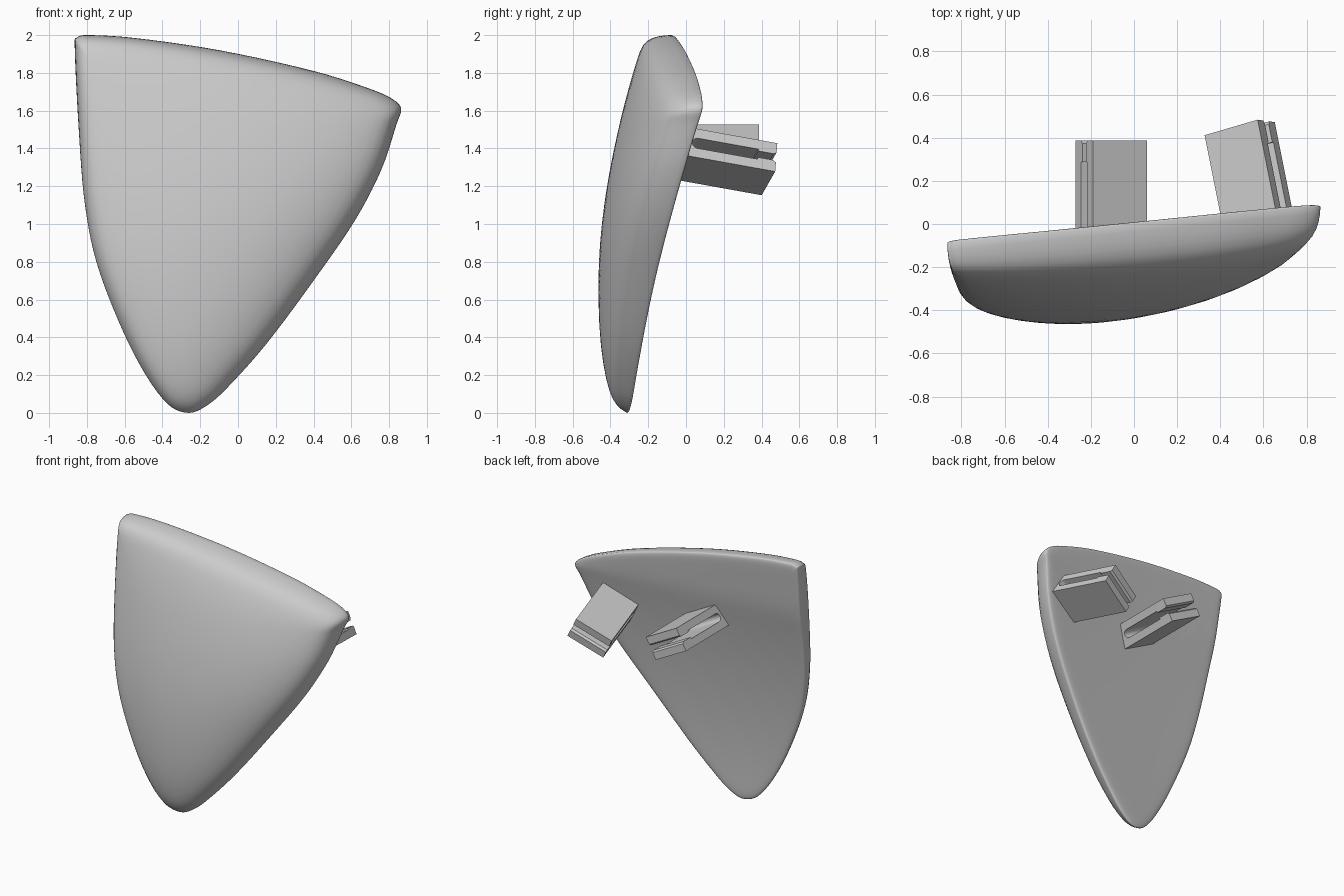
import bpy, bmesh, math
from mathutils import Vector

if "Cube" in bpy.data.objects:
    bpy.data.objects.remove(bpy.data.objects["Cube"])


def finish(bm, name, angle):
    bmesh.ops.recalc_face_normals(bm, faces=bm.faces)
    me = bpy.data.meshes.new(name)
    bm.to_mesh(me)
    bm.free()
    ob = bpy.data.objects.new(name, me)
    bpy.context.collection.objects.link(ob)
    bpy.ops.object.select_all(action='DESELECT')
    ob.select_set(True)
    bpy.context.view_layer.objects.active = ob
    bpy.ops.object.shade_smooth_by_angle(angle=math.radians(angle))
    return ob


def smooth_loop(pts, steps):
    """Closed curve through the points, spaced by root of chord length."""
    pts = [Vector(p) for p in pts]
    n = len(pts)
    gap = [(pts[(i + 1) % n] - pts[i]).length ** 0.5 for i in range(n)]
    tan = [(pts[(i + 1) % n] - pts[i - 1]) / (gap[i] + gap[i - 1]) for i in range(n)]
    out = []
    for i in range(n):
        p, q = pts[i], pts[(i + 1) % n]
        a, b = tan[i] * gap[i], tan[(i + 1) % n] * gap[i]
        for k in range(steps):
            t = k / steps
            out.append(p * (2*t**3 - 3*t*t + 1) + a * (t**3 - 2*t*t + t)
                       + q * (3*t*t - 2*t**3) + b * (t**3 - t*t))
    return out


def lookup(pairs, v):
    """Linear interpolation in sorted pairs, clamped at the ends."""
    if v <= pairs[0][0]:
        return pairs[0][1]
    for (a, fa), (b, fb) in zip(pairs, pairs[1:]):
        if v <= b:
            return fa + (fb - fa) * (v - a) / max(b - a, 1e-6)
    return pairs[-1][1]


# Shell: bulged front and slightly hollow back inside one rounded outline
OUTLINE = [(-0.865, 1.955), (-0.852, 1.988), (-0.80, 2.0), (-0.55, 1.985), (-0.1, 1.92),
           (0.4, 1.81), (0.7, 1.715), (0.82, 1.66), (0.864, 1.61), (0.84, 1.53),
           (0.76, 1.29), (0.62, 1.02), (0.4, 0.7), (0.15, 0.365), (-0.05, 0.14),
           (-0.16, 0.042), (-0.26, 0.0), (-0.37, 0.045), (-0.5, 0.22), (-0.63, 0.48),
           (-0.75, 0.8), (-0.81, 1.1), (-0.84, 1.45)]
RINGS = [0.1, 0.2, 0.3, 0.4, 0.5, 0.6, 0.7, 0.78, 0.85, 0.9, 0.94, 0.965, 0.982, 0.992, 0.998]
CENTRE = Vector((-0.2, 1.1))
STEPS = 5
LOOP = smooth_loop(OUTLINE, STEPS)
TOP = sorted((p.x, p.y) for p in LOOP[2 * STEPS:8 * STEPS + 1])
RIGHT = sorted((p.y, p.x) for p in LOOP[8 * STEPS:16 * STEPS + 1])
LEFT = sorted((p.y, p.x) for p in LOOP[16 * STEPS:] + LOOP[:1])


def shell_point(p, s, front):
    x, z = CENTRE + (p - CENTRE) * s
    plane = -0.263 + 0.13 * x + 0.152 * z
    bow = 0.08 * z * max(0.0, 1.6 - z) + 0.006 * z * (1 - (x / 0.87) ** 2)
    rnd = math.sqrt(max(0.0, 1 - s ** 40))
    rim = 0.015 * (1 - rnd)
    if not front:
        return (x, plane - bow - rim, z)
    # bulge grows with the distances from the three edges
    d = (max(0.0, lookup(TOP, x) - z) * max(0.0, x - lookup(LEFT, z))
         * max(0.0, lookup(RIGHT, z) - x))
    edge = 0.01 + 0.09 * math.sqrt(max(0.0, z))
    bulge = rnd * (edge + (0.308 + 0.09 * x) * d ** 0.43)
    return (x, plane - rim - bow * (1 - rnd) - bulge, z)


def build_shell():
    bm = bmesh.new()
    n = len(LOOP)
    order = [(s, True) for s in RINGS] + [(1.0, True)] + [(s, False) for s in reversed(RINGS)]
    rings = [[bm.verts.new(shell_point(p, s, f)) for p in LOOP] for s, f in order]
    for a, b in zip(rings, rings[1:]):
        for i in range(n):
            j = (i + 1) % n
            bm.faces.new((a[i], a[j], b[j], b[i]))
    for ring, front in ((rings[0], True), (rings[-1], False)):
        c = bm.verts.new(shell_point(CENTRE, 0.0, front))
        for i in range(n):
            bm.faces.new((c, ring[i], ring[(i + 1) % n]))
    finish(bm, "shell", 60)


# Snap clips: forked profile with a round slot end, extruded across its width
def build_clip(name, tip, axis, tilt):
    length, half, slot, depth, width = 0.56, 0.085, 0.03, 0.46, 0.285
    upper = [(-length, half), (0, half), (0, 0.03),
             (-0.015, 0.019), (-0.10, 0.019), (-0.10, slot)]
    arc = [(-depth + slot - slot * math.sin(a), slot * math.cos(a))
           for a in (math.pi * k / 10 for k in range(11))]
    prof = upper + arc + [(p, -q) for p, q in reversed(upper)]
    a = Vector(axis).normalized()
    across = Vector((math.cos(tilt), 0, math.sin(tilt)))
    across = (across - a * across.dot(a)).normalized()
    up = across.cross(a)
    bm = bmesh.new()
    sides = [[bm.verts.new(Vector(tip) + a * p + up * q + across * w) for p, q in prof]
             for w in (-width / 2, width / 2)]
    n = len(prof)
    for i in range(n):
        j = (i + 1) % n
        bm.faces.new((sides[0][i], sides[0][j], sides[1][j], sides[1][i]))
    caps = [bm.faces.new(s) for s in sides]
    bm.normal_update()
    bmesh.ops.triangulate(bm, faces=caps, ngon_method='EAR_CLIP')
    finish(bm, name, 25)


build_shell()
build_clip("middle_clip", (-0.105, 0.387, 1.385), (0, 1, 0), math.radians(-28))
build_clip("side_clip", (0.49, 0.442, 1.29), (-0.2, 1, -0.18), math.radians(28))
